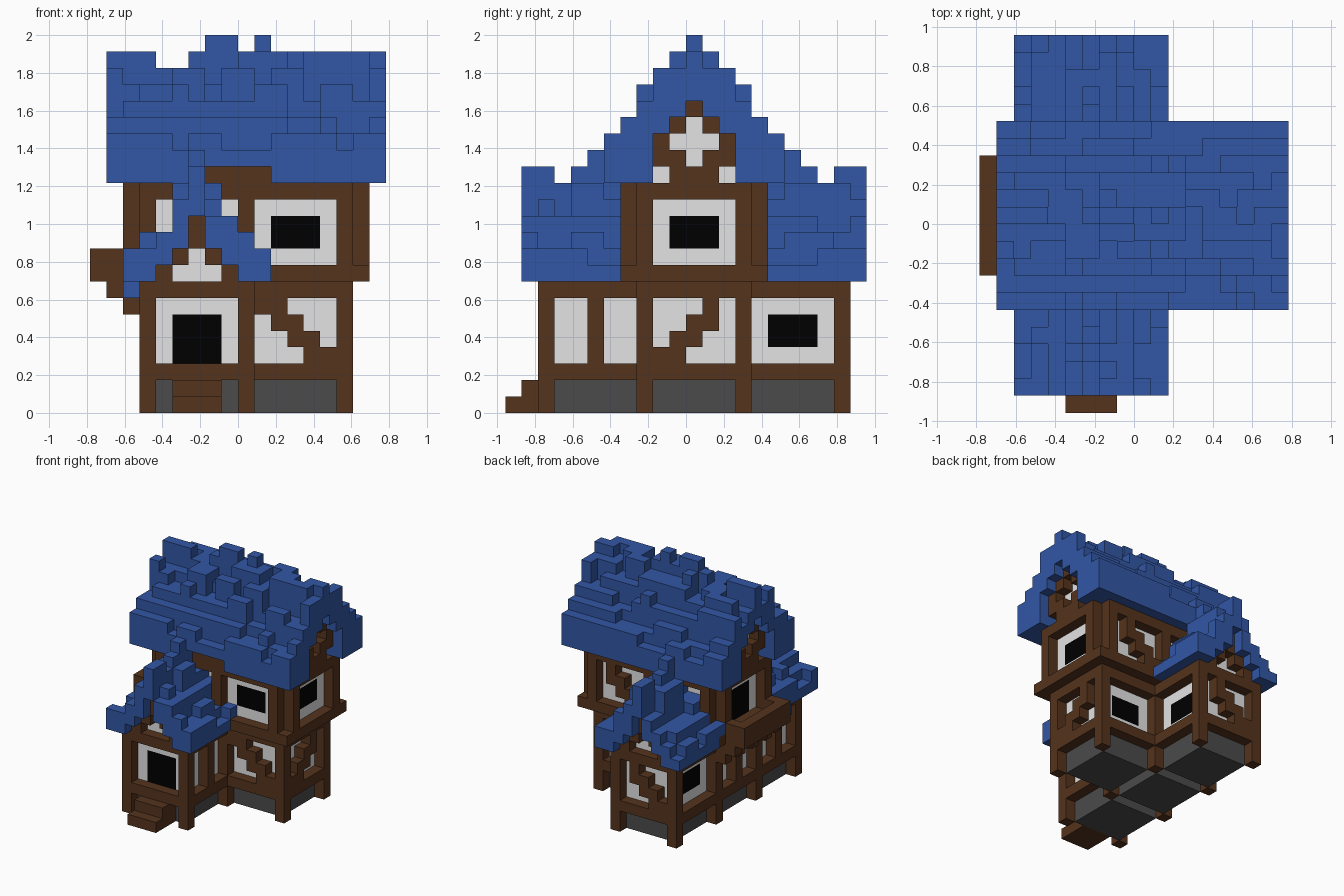
import bpy, bmesh, random

if "Cube" in bpy.data.objects:
    bpy.data.objects.remove(bpy.data.objects["Cube"])

random.seed(11)
U = 2 / 23                      # size of one block
OFF = (9, 11, 0)                # block index of the world origin
grid = {}                       # block index -> part name


def mat(name, rgb):
    m = bpy.data.materials.new(name)
    m.diffuse_color = (*rgb, 1)
    m.use_nodes = True
    m.node_tree.nodes["Principled BSDF"].inputs["Base Color"].default_value = m.diffuse_color
    return m


BLUE = mat("blue roof", (0.032, 0.095, 0.375))
BROWN = mat("brown timber", (0.090, 0.033, 0.012))
WHITE = mat("pale plaster", (0.77, 0.77, 0.77))
BLACK = mat("black glass", (0.0, 0.0, 0.0))
GREY = mat("grey stone", (0.070, 0.070, 0.070))

PARTS = {"foundation": GREY, "plaster_walls": WHITE, "timber_frame": BROWN,
         "windows_and_doors": BLACK, "wall_braces": BROWN, "gable_frames": BROWN,
         "front_steps": BROWN, "balcony": BROWN,
         "main_roof": BLUE, "front_roof": BLUE, "back_roof": BLUE}


def box(part, x, y, z, keep=False):
    """Fill a block range (end exclusive); keep=True leaves filled blocks alone."""
    for i in range(*x):
        for j in range(*y):
            for k in range(*z):
                if not (keep and (i, j, k) in grid):
                    grid[i, j, k] = part


def one(part, i, j, k):
    grid[i, j, k] = part


def panel(axis, outer, inner, start, z0, kind):
    """Decorate one 5 x 4 wall panel running along the given axis."""
    def put(part, u, v, layer):
        p = (start + u, layer) if axis == "x" else (layer, start + u)
        grid[(*p, z0 + v)] = part
    for v in range(4):
        for u in range(5):
            if kind == "window" and u in (1, 2, 3) and v in (1, 2):
                put("windows_and_doors", u, v, inner)
            if kind == "door" and u in (1, 2, 3) and v < 3:
                put("windows_and_doors", u, v, inner)
            if (kind == "studs" and u == 2) or \
               (kind == "rise" and u in (v, v + 1) and (u, v) != (4, 3)) or \
               (kind == "fall" and u in (3 - v, 4 - v)):
                put("wall_braces", u, v, outer)


def roof(part, axis, start, crest, centre, half, ridge, bottoms, tall, keep=False):
    """Stepped gable roof: crest lists the ridge tops, the slopes get random shingles."""
    for d in range(-half, half + 1):
        a = abs(d)
        t = 0
        while t < len(crest):
            n = random.choice((1, 1, 2, 2))
            if a <= tall:
                bump = random.choices((0, 1, 2), (28, 42, 30))[0]
            else:
                bump = random.choices((0, 1), (40, 60))[0]
            for s in range(t, min(t + n, len(crest))):
                top = ridge - a + bump if a else crest[s]
                p, q = start + s, centre + d
                c = (p, q) if axis == "x" else (q, p)
                box(part, (c[0], c[0] + 1), (c[1], c[1] + 1), (bottoms[a], top), keep)
            t += n


# Ground floor: four square bays in a T
for x, y in ((3, 2), (3, 8), (3, 14), (9, 8)):
    box("foundation", (x + 1, x + 6), (y + 1, y + 6), (0, 2))
    box("plaster_walls", (x + 1, x + 6), (y + 1, y + 6), (3, 7))
    for z in (2, 7):
        box("timber_frame", (x, x + 7), (y, y + 7), (z, z + 1))
    for px in (x, x + 6):
        for py in (y, y + 6):
            box("timber_frame", (px, px + 1), (py, py + 1), (0, 8))

# Upper floor, jettied one block out
box("timber_frame", (2, 17), (7, 16), (8, 9))
box("plaster_walls", (3, 16), (8, 15), (9, 14))
for y in (7, 15):
    box("timber_frame", (3, 16), (y, y + 1), (13, 14))
    for x in (3, 9, 15):
        box("timber_frame", (x, x + 1), (y, y + 1), (9, 14))
for x in (2, 16):
    box("timber_frame", (x, x + 1), (8, 15), (13, 14))
    for y in (8, 14):
        box("timber_frame", (x, x + 1), (y, y + 1), (9, 14))

# Wall panels
for p in (("x", 2, 3, 4, 3, "door"), ("x", 8, 9, 10, 3, "fall"),
          ("x", 14, 13, 10, 3, "window"), ("x", 20, 19, 4, 3, "rise"),
          ("y", 9, 8, 3, 3, "studs"), ("y", 15, 14, 9, 3, "rise"),
          ("y", 9, 8, 15, 3, "window"), ("y", 3, 4, 3, 3, "studs"),
          ("y", 3, 4, 9, 3, "studs"), ("y", 3, 4, 15, 3, "window"),
          ("x", 7, 8, 10, 9, "window"), ("x", 15, 14, 10, 9, "rise"),
          ("y", 16, 15, 9, 9, "window"), ("y", 2, 3, 9, 9, "door")):
    panel(*p)

# Main gables: plaster core and timber pattern at both ends
for a, top in ((0, 19), (1, 18), (2, 17)):
    for s in (-a, a):
        box("plaster_walls", (3, 16), (11 + s, 12 + s), (14, top))
for x in (2, 16):
    for z, ds in ((14, (-1, 0, 1)), (15, (-2, -1, 1, 2)), (16, (-2, 2)),
                  (17, (-1, 1)), (18, (0,))):
        for d in ds:
            one("gable_frames", x, 11 + d, z)

# Front and back wing gables
for a, top in ((0, 12), (1, 10), (2, 9)):
    for s in (-a, a):
        box("plaster_walls", (6 + s, 7 + s), (3, 8), (8, top), True)
        box("plaster_walls", (6 + s, 7 + s), (15, 20), (8, top), True)
for y in (2, 20):
    for z, ds in ((8, (-2, 2)), (9, (-1, 1)), (10, (0,)), (11, (0,))):
        for d in ds:
            one("gable_frames", 6 + d, y, z)

# Roofs; the wing ridges climb to meet the main roof
roof("main_roof", "x", 1, (22, 22, 22, 21, 21, 22, 23, 23, 22, 23, 22, 21, 22, 22, 21, 22, 22),
     11, 5, 21, (19, 18, 17, 14, 14, 14), 3)
wing = (12, 10, 9, 8, 8)
roof("front_roof", "y", 1, (15, 15, 14, 15, 16, 14, 14), 6, 4, 13, wing, 1, True)
roof("back_roof", "y", 15, (14, 14, 16, 15, 14, 15, 15), 6, 4, 13, wing, 1, True)
box("front_roof", (2, 3), (5, 7), (7, 8))          # hanging eave shingle
box("front_roof", (2, 3), (1, 2), (8, 10))         # raised corner shingle
for x in (5, 7):                                   # tall shingles beside the ridge
    box("front_roof", (x, x + 1), (4, 6), (10, 14), True)
    box("back_roof", (x, x + 1), (17, 19), (10, 14), True)
for x in range(7, 11):                             # gap in the eave shows the beam
    grid.pop((x, 6, 14), None)
    one("timber_frame", x, 7, 14)

# Front steps
box("front_steps", (5, 8), (0, 1), (0, 1))
box("front_steps", (5, 8), (1, 2), (0, 2))
box("front_steps", (5, 8), (2, 3), (0, 2))

# Balcony with parapet and corbels on the left
box("balcony", (0, 2), (8, 15), (8, 9))
box("balcony", (0, 1), (8, 15), (9, 10))
for y in (8, 14):
    box("balcony", (0, 2), (y, y + 1), (9, 10))
for y in (8, 10, 12, 14):
    box("balcony", (1, 3), (y, y + 1), (7, 8))
    box("balcony", (2, 3), (y, y + 1), (6, 7))

# Turn each part into a mesh of its exposed block faces
for part, material in PARTS.items():
    bm = bmesh.new()
    verts = {}

    def vert(p):
        if p not in verts:
            verts[p] = bm.verts.new([(p[n] - OFF[n]) * U for n in range(3)])
        return verts[p]

    for c, name in grid.items():
        if name != part:
            continue
        for ax in range(3):
            b, e = (ax + 1) % 3, (ax + 2) % 3
            for side in (0, 1):
                nb = list(c)
                nb[ax] += 2 * side - 1
                if tuple(nb) in grid:
                    continue
                quad = []
                for s, t in ((0, 0), (1, 0), (1, 1), (0, 1)):
                    q = list(c)
                    q[ax] += side
                    q[b] += s
                    q[e] += t
                    quad.append(vert(tuple(q)))
                bm.faces.new(quad if side else quad[::-1])
    me = bpy.data.meshes.new(part)
    bm.to_mesh(me)
    bm.free()
    me.materials.append(material)
    bpy.context.collection.objects.link(bpy.data.objects.new(part, me))
